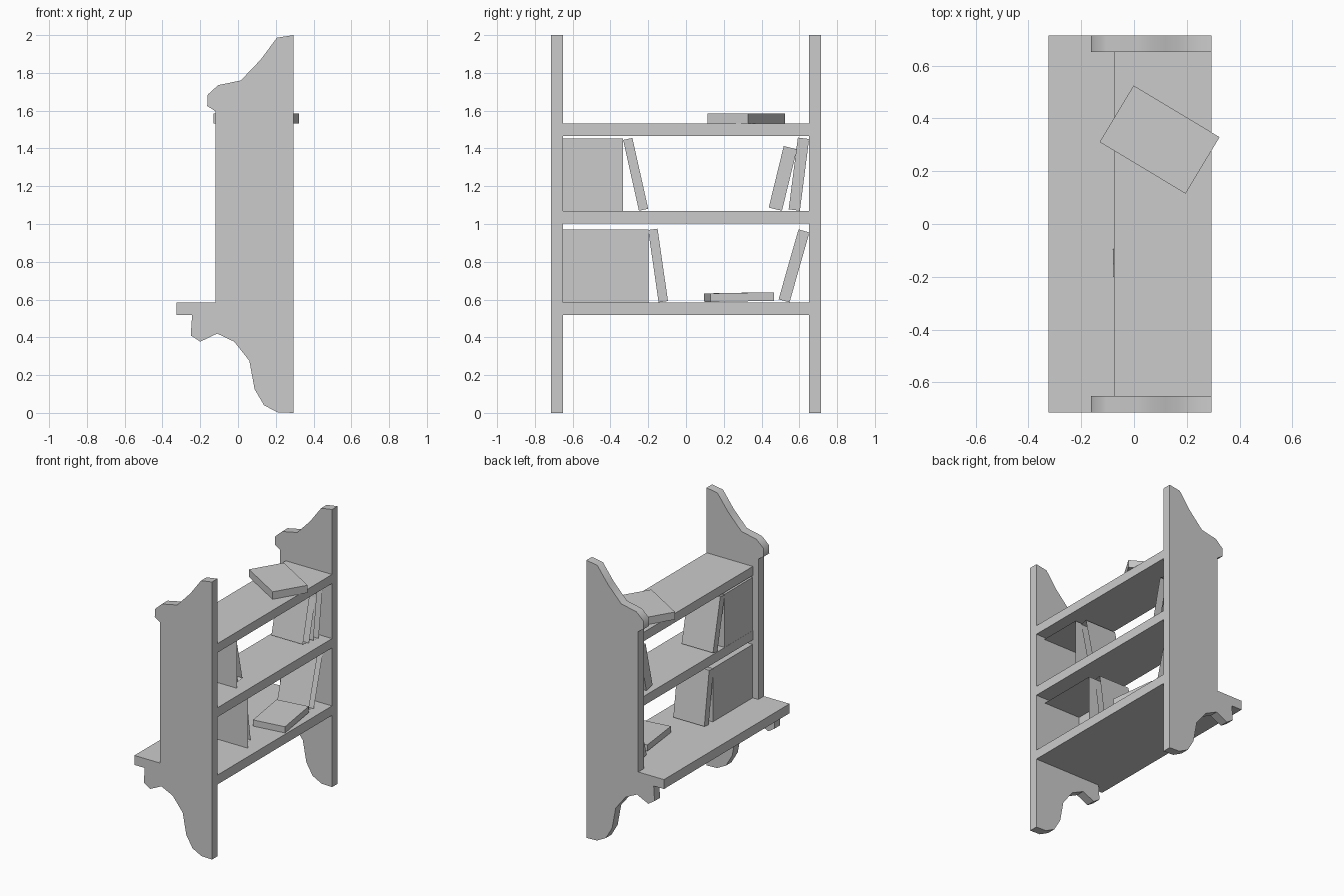
import bpy, bmesh
from math import radians
from mathutils import Matrix, Vector

if "Cube" in bpy.data.objects:
    bpy.data.objects.remove(bpy.data.objects["Cube"])


def prism(name, pts, offset, open_start=False, open_end=False):
    """Extrude a flat outline of 3D points along offset; either cap may be left out."""
    bm = bmesh.new()
    a = [bm.verts.new(p) for p in pts]
    b = [bm.verts.new(Vector(p) + Vector(offset)) for p in pts]
    n = len(a)
    for i in range(n):
        j = (i + 1) % n
        bm.faces.new((a[i], a[j], b[j], b[i]))
    if not open_start:
        bm.faces.new(a[::-1])
    if not open_end:
        bm.faces.new(b)
    bmesh.ops.recalc_face_normals(bm, faces=bm.faces)
    me = bpy.data.meshes.new(name)
    bm.to_mesh(me)
    bm.free()
    ob = bpy.data.objects.new(name, me)
    bpy.context.collection.objects.link(ob)
    return ob


def box(name, x0, x1, y0, y1, z0, z1, open_back=False):
    pts = [(x0, y0, z0), (x0, y1, z0), (x0, y1, z1), (x0, y0, z1)]
    return prism(name, pts, (x1 - x0, 0, 0), open_end=open_back)


def leaning_book(name, y, z, angle, thick, height, x0, x1):
    """Open-backed book pivoted on its lower corner; positive angle leans to -y."""
    s = 1 if angle > 0 else -1
    rot = Matrix.Rotation(radians(angle), 3, 'X')
    corners = [(0, 0), (s * thick, 0), (s * thick, height), (0, height)]
    pts = [Vector((x0, y, z)) + rot @ Vector((0, a, b)) for a, b in corners]
    return prism(name, pts, (x1 - x0, 0, 0), open_end=True)


def flat_book(name, centre, size, turn, tilt=0):
    w, l, h = (v / 2 for v in size)
    ob = box(name, -w, w, -l, l, -h, h)
    ob.location = centre
    ob.rotation_euler = (radians(tilt), 0, radians(turn))
    return ob


# Scalloped side panels
profile = [(0.293, 0), (0.293, 2.0), (0.206, 1.986), (0.12, 1.87), (0.015, 1.76),
           (-0.105, 1.735), (-0.16, 1.685), (-0.163, 1.625), (-0.12, 1.597),
           (-0.12, 0.517), (-0.243, 0.517), (-0.25, 0.41), (-0.2, 0.377),
           (-0.11, 0.42), (-0.02, 0.377), (0.06, 0.276), (0.088, 0.125),
           (0.138, 0.04), (0.21, 0.003)]
for side, y in (("left", -0.715), ("right", 0.652)):
    ob = prism(f"side_panel_{side}", [(x, y, z) for x, z in profile], (0, 0.063, 0))
    bpy.context.view_layer.objects.active = ob
    ob.select_set(True)
bpy.ops.object.shade_smooth_by_angle(angle=radians(50))

# Upper shelves
box("top_shelf", -0.076, 0.293, -0.652, 0.652, 1.467, 1.532)
box("middle_shelf", -0.076, 0.293, -0.652, 0.652, 1.003, 1.07)

# Deep bottom shelf, notched around the side panels
outline = [(-0.325, -0.715), (-0.12, -0.715), (-0.12, -0.652), (0.293, -0.652),
           (0.293, 0.652), (-0.12, 0.652), (-0.12, 0.715), (-0.325, 0.715)]
prism("bottom_shelf", [(x, y, 0.517) for x, y in outline], (0, 0, 0.068))

# Rows of upright books, open at the back
box("middle_book_row", -0.075, 0.225, -0.652, -0.333, 1.07, 1.453, True)
box("lower_book_row", -0.075, 0.22, -0.652, -0.198, 0.585, 0.97, True)

# Leaning books: y, z, angle, thickness, height, x range
leaning = [(-0.249, 1.07, 12.6, 0.05, 0.384, -0.075, 0.175),
           (-0.145, 0.585, 8.2, 0.05, 0.387, -0.079, 0.168),
           (0.508, 1.07, -13.7, 0.072, 0.335, -0.04, 0.21),
           (0.603, 1.07, -7.3, 0.06, 0.383, -0.03, 0.22),
           (0.548, 0.585, -15.9, 0.06, 0.385, -0.03, 0.22)]
for i, args in enumerate(leaning, 1):
    leaning_book(f"leaning_book_{i}", *args)

# Books lying flat
flat_book("top_flat_book", (0.097, 0.32, 1.559), (0.38, 0.25, 0.054), -31)
flat_book("lower_flat_book", (0.145, 0.281, 0.613), (0.235, 0.34, 0.045), 8, 1)
